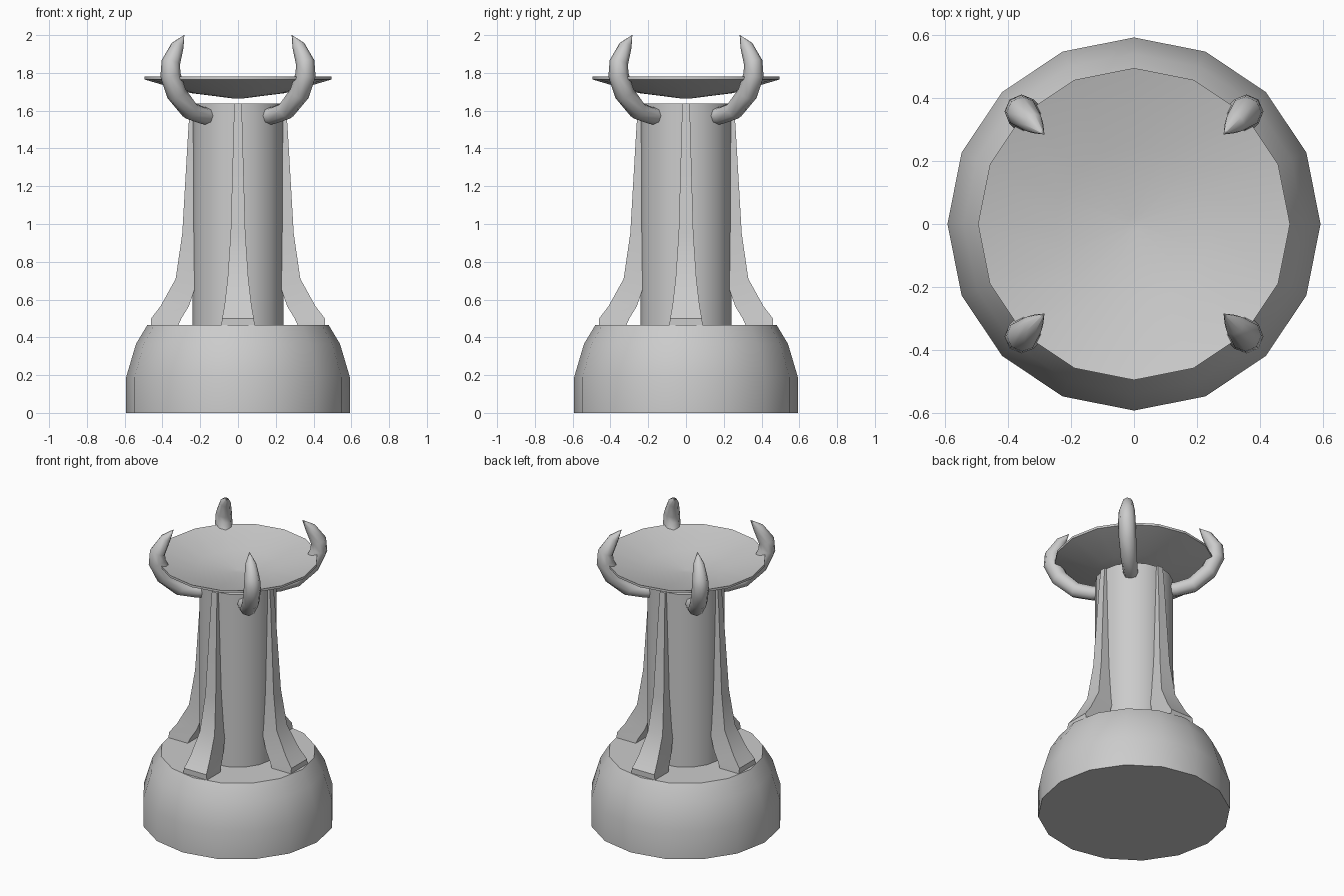
import bpy, bmesh
from math import sin, cos, pi, radians
from mathutils import Vector

if "Cube" in bpy.data.objects:
    bpy.data.objects.remove(bpy.data.objects["Cube"])


def finish(name, bm, angle=30):
    bmesh.ops.remove_doubles(bm, verts=bm.verts, dist=1e-5)
    bmesh.ops.recalc_face_normals(bm, faces=bm.faces)
    mesh = bpy.data.meshes.new(name)
    bm.to_mesh(mesh)
    bm.free()
    ob = bpy.data.objects.new(name, mesh)
    bpy.context.collection.objects.link(ob)
    bpy.ops.object.select_all(action='DESELECT')
    ob.select_set(True)
    bpy.context.view_layer.objects.active = ob
    if angle:
        bpy.ops.object.shade_smooth_by_angle(angle=radians(angle))
    return ob


def loft(bm, rings):
    """Skin a list of equal-length point rings and cap both ends."""
    vs = [[bm.verts.new(p) for p in ring] for ring in rings]
    n = len(vs[0])
    for a, b in zip(vs, vs[1:]):
        for i in range(n):
            j = (i + 1) % n
            bm.faces.new((a[i], a[j], b[j], b[i]))
    bm.faces.new(vs[0][::-1])
    bm.faces.new(vs[-1])


def lathe(name, profile, sides=16):
    bm = bmesh.new()
    loft(bm, [[(r * cos(2 * pi * i / sides), r * sin(2 * pi * i / sides), z)
               for i in range(sides)] for r, z in profile])
    return finish(name, bm)


def four_around(name, rings, start, angle):
    for k in range(4):
        bm = bmesh.new()
        loft(bm, rings)
        a = start + k * pi / 2
        for v in bm.verts:
            x, y, z = v.co
            v.co = (x * cos(a) - y * sin(a), x * sin(a) + y * cos(a), z)
        finish(f"{name}_{k + 1}", bm, angle)


# Heavy base, column and shallow dish
lathe("base", [(0.592, 0), (0.592, 0.19), (0.54, 0.365), (0.48, 0.465)])
lathe("column", [(0.242, 0.45), (0.242, 1.638)])
lathe("dish", [(0.02, 1.664), (0.25, 1.693), (0.495, 1.765),
               (0.495, 1.78), (0.25, 1.712), (0.02, 1.685)])

# Flared ribs: inner radius, outer radius, half width, height
rib = [(0.32, 0.46, 0.09, 0.455), (0.30, 0.46, 0.084, 0.50),
       (0.26, 0.41, 0.072, 0.565), (0.21, 0.33, 0.055, 0.71),
       (0.21, 0.295, 0.039, 0.95), (0.21, 0.262, 0.023, 1.52),
       (0.21, 0.252, 0.02, 1.638)]
four_around("rib", [[(i, -w, z), (o, -w, z), (o, w, z), (i, w, z)]
                    for i, o, w, z in rib], 0, 30)

# Curved claws on the diagonals: radius from axis, height, thickness
claw = [(0.15, 1.568, 0.046), (0.26, 1.574, 0.046), (0.36, 1.60, 0.05),
        (0.46, 1.69, 0.054), (0.506, 1.79, 0.054), (0.503, 1.855, 0.05),
        (0.452, 1.945, 0.034), (0.403, 2.0, 0.001)]
rings = []
for i, (r, z, t) in enumerate(claw):
    p, q = claw[max(i - 1, 0)], claw[min(i + 1, len(claw) - 1)]
    d = Vector((q[0] - p[0], 0, q[1] - p[1])).normalized()
    n = Vector((-d.z, 0, d.x))
    rings.append([Vector((r, 0, z)) + n * t * cos(k * pi / 4)
                  + Vector((0, t * sin(k * pi / 4), 0)) for k in range(8)])
four_around("claw", rings, pi / 4, 50)
